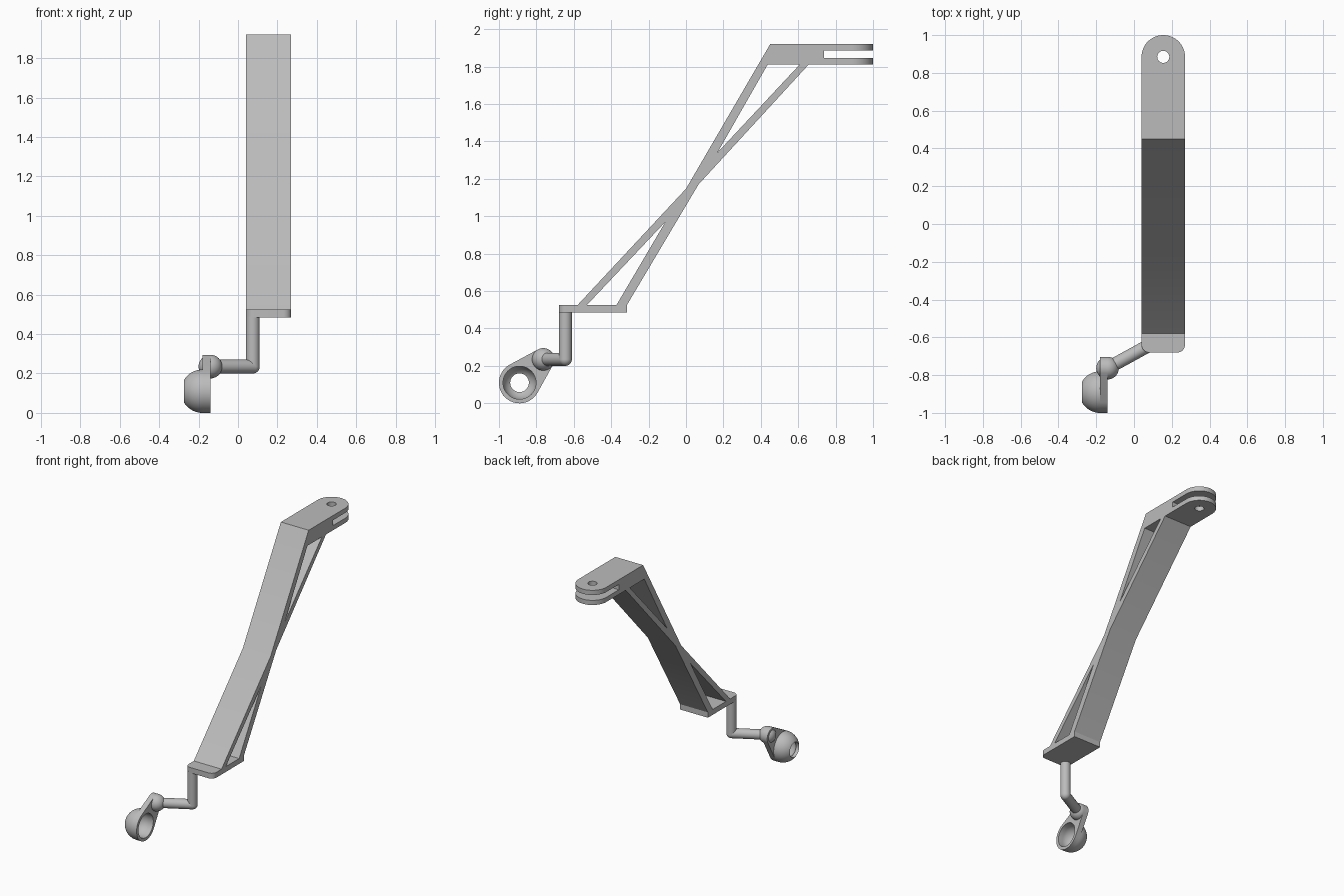
import bpy, bmesh, math
from mathutils import Matrix, Vector

cube = bpy.data.objects.get("Cube")
if cube:
    bpy.data.objects.remove(cube, do_unlink=True)

grey = bpy.data.materials.new("plain_grey")
grey.use_nodes = True
grey.diffuse_color = (0.5, 0.5, 0.5, 1)
grey.node_tree.nodes["Principled BSDF"].inputs["Base Color"].default_value = (0.5, 0.5, 0.5, 1)

# Local x, y, z -> world y, z, x, for outlines drawn from the side
SIDE = Matrix(((0, 0, 1, 0), (1, 0, 0, 0), (0, 1, 0, 0), (0, 0, 0, 1)))


def finish(name, bm):
    bmesh.ops.remove_doubles(bm, verts=bm.verts, dist=1e-5)
    bmesh.ops.recalc_face_normals(bm, faces=bm.faces)
    mesh = bpy.data.meshes.new(name)
    bm.to_mesh(mesh)
    bm.free()
    mesh.materials.append(grey)
    mesh.shade_smooth()
    mesh.set_sharp_from_angle(angle=math.radians(30))
    obj = bpy.data.objects.new(name, mesh)
    bpy.context.collection.objects.link(obj)
    return obj


def arc(cx, cy, r, a0, a1, n=24):
    return [(cx + r * math.cos(math.radians(a0 + (a1 - a0) * i / n)),
             cy + r * math.sin(math.radians(a0 + (a1 - a0) * i / n))) for i in range(n + 1)]


def circle(cx, cy, r, n=48):
    return arc(cx, cy, r, 0, 360, n)[:-1]


def slab(name, loops, low, high, matrix=Matrix()):
    """Extrude an outline, with optional hole loops, from low to high."""
    curve = bpy.data.curves.new(name + "_outline", "CURVE")
    curve.dimensions = "2D"
    curve.fill_mode = "BOTH"
    curve.extrude = (high - low) / 2
    for loop in loops:
        spline = curve.splines.new("POLY")
        spline.points.add(len(loop) - 1)
        for point, (u, v) in zip(spline.points, loop):
            point.co = (u, v, 0, 1)
        spline.use_cyclic_u = True
    temp = bpy.data.objects.new(name + "_outline", curve)
    bpy.context.collection.objects.link(temp)
    bpy.context.view_layer.update()
    mesh = bpy.data.meshes.new_from_object(temp.evaluated_get(bpy.context.evaluated_depsgraph_get()))
    bm = bmesh.new()
    bm.from_mesh(mesh)
    bm.transform(matrix @ Matrix.Translation((0, 0, (low + high) / 2)))
    bpy.data.objects.remove(temp, do_unlink=True)
    bpy.data.curves.remove(curve)
    bpy.data.meshes.remove(mesh)
    return finish(name, bm)


def rod(name, a, b, r):
    a, b = Vector(a), Vector(b)
    bm = bmesh.new()
    turn = (b - a).to_track_quat("Z", "Y").to_matrix().to_4x4()
    bmesh.ops.create_cone(bm, cap_ends=True, segments=32, radius1=r, radius2=r,
                          depth=(b - a).length,
                          matrix=Matrix.Translation((a + b) / 2) @ turn)
    return finish(name, bm)


def ball(name, centre, r):
    bm = bmesh.new()
    bmesh.ops.create_uvsphere(bm, u_segments=32, v_segments=20, radius=r,
                              matrix=Matrix.Translation(centre))
    return finish(name, bm)


X0, X1 = 0.04, 0.27
XM, HALF = (X0 + X1) / 2, (X1 - X0) / 2

# Crossed struts with the slanted head block
struts = [(-0.58, 0.525), (-0.53, 0.525), (-0.11, 0.97), (-0.372, 0.525), (-0.316, 0.525),
          (0.067, 1.17), (0.655, 1.81), (0.737, 1.81), (0.737, 1.92), (0.45, 1.92), (0.0, 1.147)]
window = [(0.436, 1.81), (0.607, 1.81), (0.168, 1.34)]
slab("crossed_struts", [struts, window], X0, X1, SIDE)

# Forked lugs with a pin hole
lug = [(X0, 0.737), (X1, 0.737)] + arc(XM, 1 - HALF, HALF, 0, 180, 40)
for name, low, high in (("lower_lug", 1.81, 1.845), ("upper_lug", 1.885, 1.92)):
    slab(name, [lug, circle(XM, 1 - HALF, 0.032)], low, high)

# Base plate with rounded front corners
r = 0.04
base = ([(X1, -0.316), (X0, -0.316)] + arc(X0 + r, -0.68 + r, r, 180, 270, 10)
        + arc(X1 - r, -0.68 + r, r, 270, 360, 10))
slab("base_plate", [base], 0.485, 0.525)

# Bent rod ending in a ball
elbow, tip, R = (0.075, -0.645, 0.235), (-0.14, -0.763, 0.235), 0.035
rod("upright_rod", (elbow[0], elbow[1], 0.49), elbow, R)
rod("level_rod", elbow, tip, R)
ball("rod_elbow", elbow, R)
ball("end_ball", tip, 0.06)

# Tapered link plate around the cup opening and the ball
CY, CZ, CR = -0.89, 0.11, 0.11
dy, dz = tip[1] - CY, tip[2] - CZ
heading = math.degrees(math.atan2(dz, dy))
spread = math.degrees(math.acos((CR - 0.06) / math.hypot(dy, dz)))
link = (arc(CY, CZ, CR, heading + spread, heading + 360 - spread, 48)
        + arc(tip[1], tip[2], 0.06, heading - spread, heading + spread, 24))
slab("link_plate", [link, circle(CY, CZ, 0.088)], -0.18, -0.14, SIDE)

# Hollow domed cup, lathed around x
profile = (arc(0, 0, CR, 0, 59.7, 14)
           + arc(0, 0, 0.088, 55.4, 0, 14))
bm = bmesh.new()
ring = [bm.verts.new((-0.18 - h, CY + rad, CZ)) for rad, h in profile]
edges = [bm.edges.new((ring[i - 1], ring[i])) for i in range(len(ring))]
bmesh.ops.spin(bm, geom=ring + edges, cent=(0, CY, CZ), axis=(1, 0, 0),
               angle=math.tau, steps=48, use_merge=True)
finish("domed_cup", bm)
